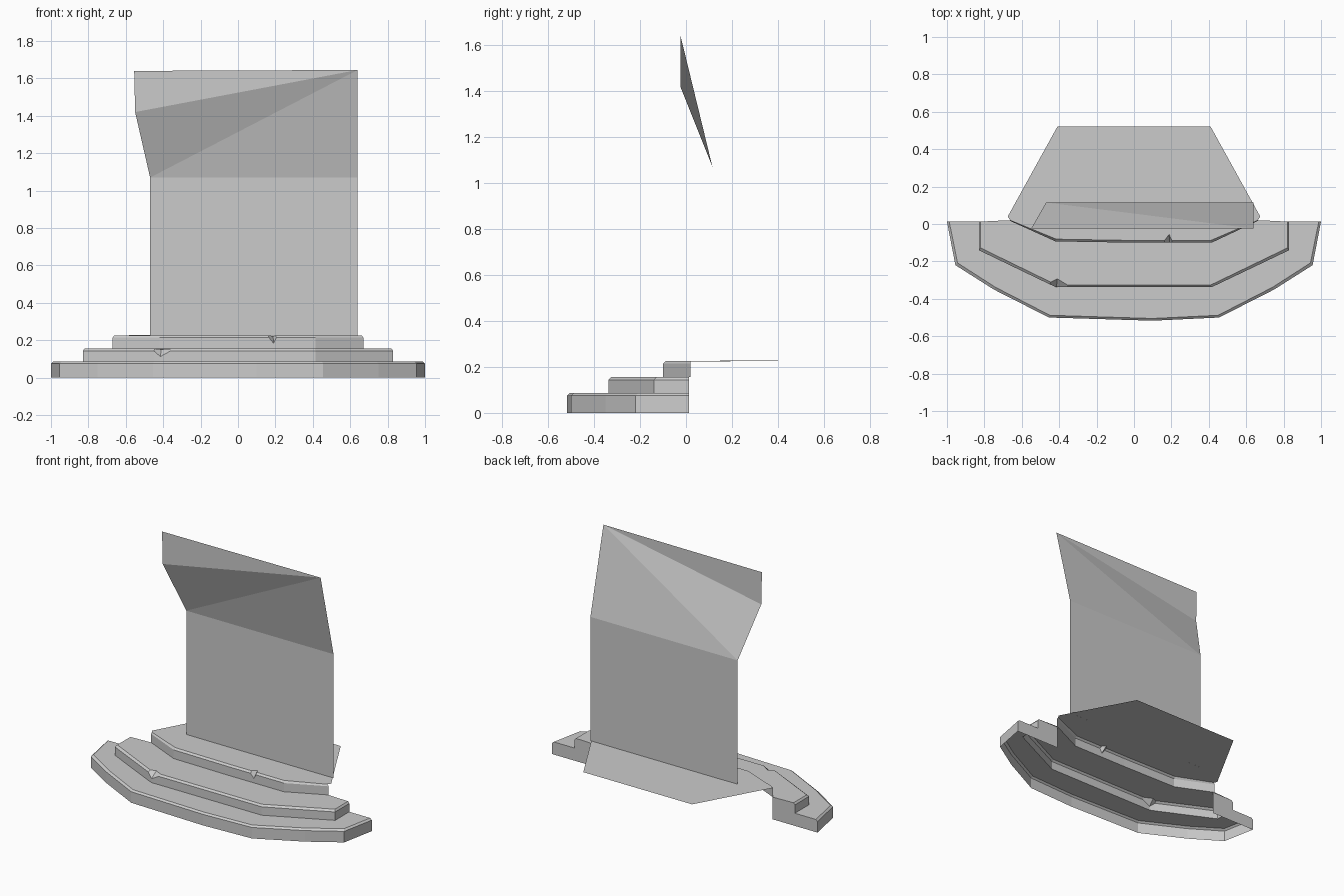
import bpy

if "Cube" in bpy.data.objects:
    bpy.data.objects.remove(bpy.data.objects["Cube"])

BACK = 0.013


def make(name, verts, faces):
    me = bpy.data.meshes.new(name)
    me.from_pydata(verts, [], faces)
    me.validate()
    ob = bpy.data.objects.new(name, me)
    bpy.context.collection.objects.link(ob)
    return ob


def rows(outline, z0, lip, top, chip=None):
    """Bottom, lip and inset top rows of a riser; the chip point is knocked in."""
    base = [(x, y, z0) for x, y in outline]
    edge, upper = [], []
    for i, (x, y) in enumerate(outline):
        hit = i == chip
        edge.append((x, y, lip - (0.03 if hit else 0)))
        inset = 0.045 if hit else 0.012 if y < 0 else 0
        upper.append((x * 0.988, y + inset, top - (0.004 if hit else 0)))
    return base, edge, upper


def step(name, r, inner):
    """Riser with bevelled lip, and a tread running back to the inner loop."""
    n = len(r[0])
    verts = r[0] + r[1] + r[2] + inner
    faces = [(k * n + i, k * n + i + 1, (k + 1) * n + i + 1, (k + 1) * n + i)
             for k in range(2) for i in range(n - 1)]
    tread = list(range(2 * n, 3 * n)) + list(range(3 * n, 3 * n + len(inner)))
    faces.append(tread)
    return make(name, verts, faces)


# Stepped base outlines, left to right
low = [(-1, BACK), (-0.955, -0.22), (-0.75, -0.35), (-0.455, -0.50),
       (0.1, -0.517), (0.455, -0.50), (0.75, -0.35), (0.955, -0.22), (1, BACK)]
mid = [(-0.83, BACK), (-0.83, -0.14), (-0.45, -0.323), (-0.415, -0.338),
       (-0.36, -0.338), (0.415, -0.338), (0.83, -0.14), (0.83, BACK)]
high = [(-0.67, 0.02), (-0.42, -0.093), (0, -0.1), (0.165, -0.1),
        (0.19, -0.1), (0.205, -0.1), (0.415, -0.1), (0.67, 0.02)]

r1 = rows(low, 0, 0.075, 0.086)
r2 = rows(mid, 0.086, 0.143, 0.155, chip=3)
r3 = rows(high, 0.155, 0.214, 0.226, chip=4)

step("lower_step", r1, r2[0][::-1])
step("middle_step", r2, r3[0][::-1])
step("platform", r3, [(0.675, 0.04, 0.226), (0.41, 0.52, 0.228),
                      (-0.41, 0.52, 0.228), (-0.675, 0.04, 0.226)])

# Back closing walls at both ends of the steps
for s, side in ((-1, "left"), (1, "right")):
    pts = [(0.66, 0), (1, 0), (1, 0.075), (0.988, 0.086), (0.83, 0.086),
           (0.83, 0.143), (0.82, 0.155), (0.66, 0.155)]
    make(side + "_back_wall", [(s * x, BACK, z) for x, z in pts], [range(8)])

# Upright panel with the folded top
Y, T = 0.115, -0.025
make("upright_panel",
     [(-0.47, Y, 0.226), (0.64, Y, 0.226), (0.64, Y, 1.07), (-0.47, Y, 1.07),
      (0.64, T, 1.645), (-0.55, T, 1.42), (-0.555, T, 1.64)],
     [(0, 1, 2, 3), (3, 2, 4), (3, 4, 5), (5, 4, 6)])
